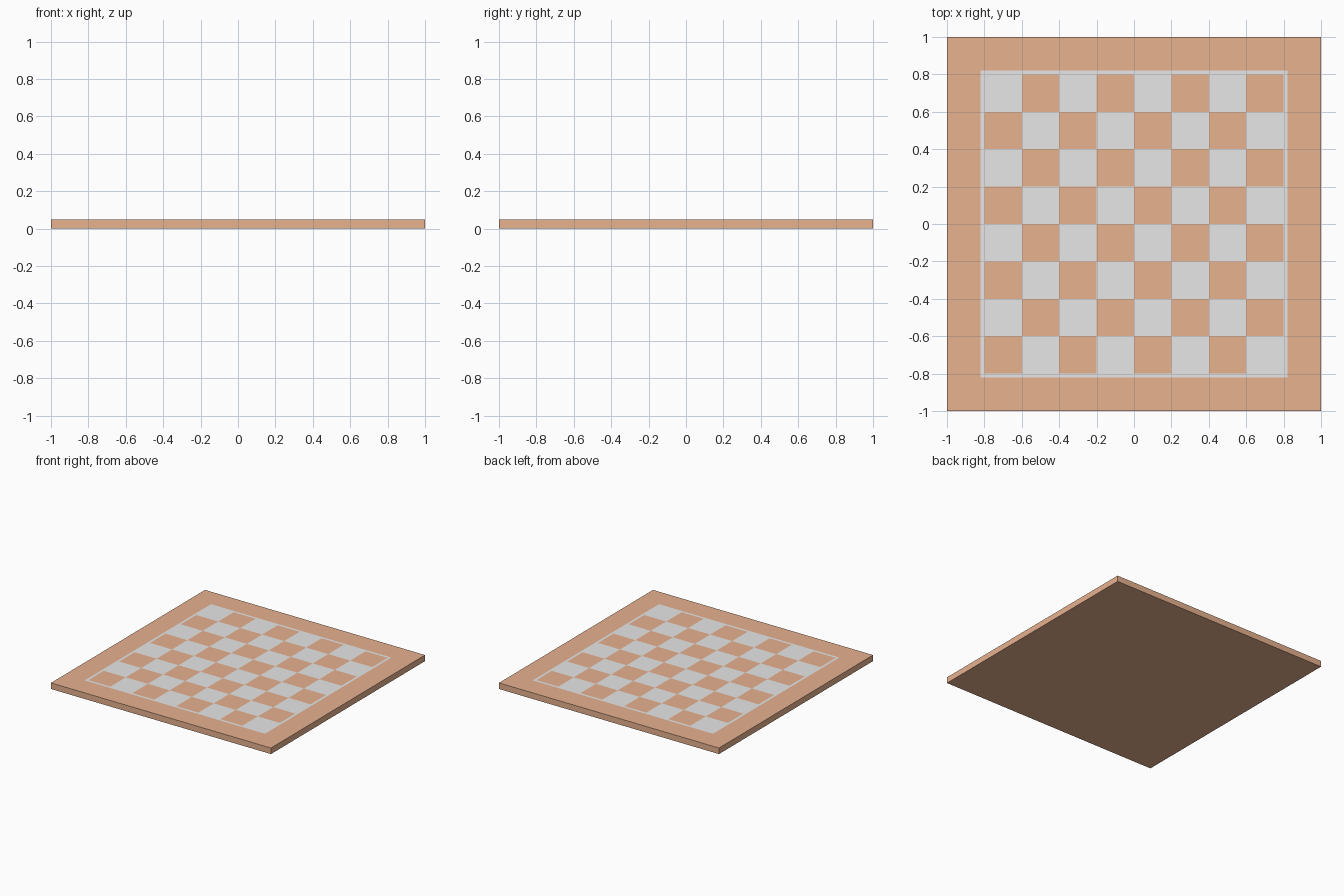
import bpy, bmesh

if "Cube" in bpy.data.objects:
    bpy.data.objects.remove(bpy.data.objects["Cube"])

SQUARE, LINE, HALF, THICK = 0.2, 0.82, 1.0, 0.05


def material(name, rgb):
    m = bpy.data.materials.new(name)
    m.diffuse_color = (*rgb, 1.0)
    m.use_nodes = True
    m.node_tree.nodes["Principled BSDF"].inputs["Base Color"].default_value = m.diffuse_color
    return m


brown = material("brown_wood", (0.88, 0.49, 0.30))
grey = material("light_grey", (0.80, 0.80, 0.80))

# Slab with a top cut along the border line and the squares
cuts = [-HALF, -LINE] + [(i - 4) * SQUARE for i in range(9)] + [LINE, HALF]
last = len(cuts) - 1
bm = bmesh.new()
grid = [[bm.verts.new((x, y, THICK)) for y in cuts] for x in cuts]


def is_grey(i, j):
    if min(i, j) == 0 or max(i, j) == last - 1:
        return False                      # wide wooden margin
    if min(i, j) == 1 or max(i, j) == last - 2:
        return True                       # thin border line
    return (i + j) % 2 == 1               # checker squares


for i in range(last):
    for j in range(last):
        f = bm.faces.new((grid[i][j], grid[i + 1][j], grid[i + 1][j + 1], grid[i][j + 1]))
        f.material_index = int(is_grey(i, j))

# Sides and underside
rim = [e for e in bm.edges if e.is_boundary]
ext = bmesh.ops.extrude_edge_only(bm, edges=rim)["geom"]
low = [g for g in ext if isinstance(g, bmesh.types.BMVert)]
for v in low:
    v.co.z = 0.0
for f in bm.faces:
    if any(v.co.z < 0.01 for v in f.verts):
        f.material_index = 0
bottom = bmesh.ops.contextual_create(
    bm, geom=[e for e in bm.edges if e.is_boundary])["faces"]
for f in bottom:
    f.material_index = 0
bmesh.ops.recalc_face_normals(bm, faces=bm.faces)

mesh = bpy.data.meshes.new("checkered_board")
bm.to_mesh(mesh)
bm.free()
mesh.materials.append(brown)
mesh.materials.append(grey)
board = bpy.data.objects.new("checkered_board", mesh)
bpy.context.collection.objects.link(board)
